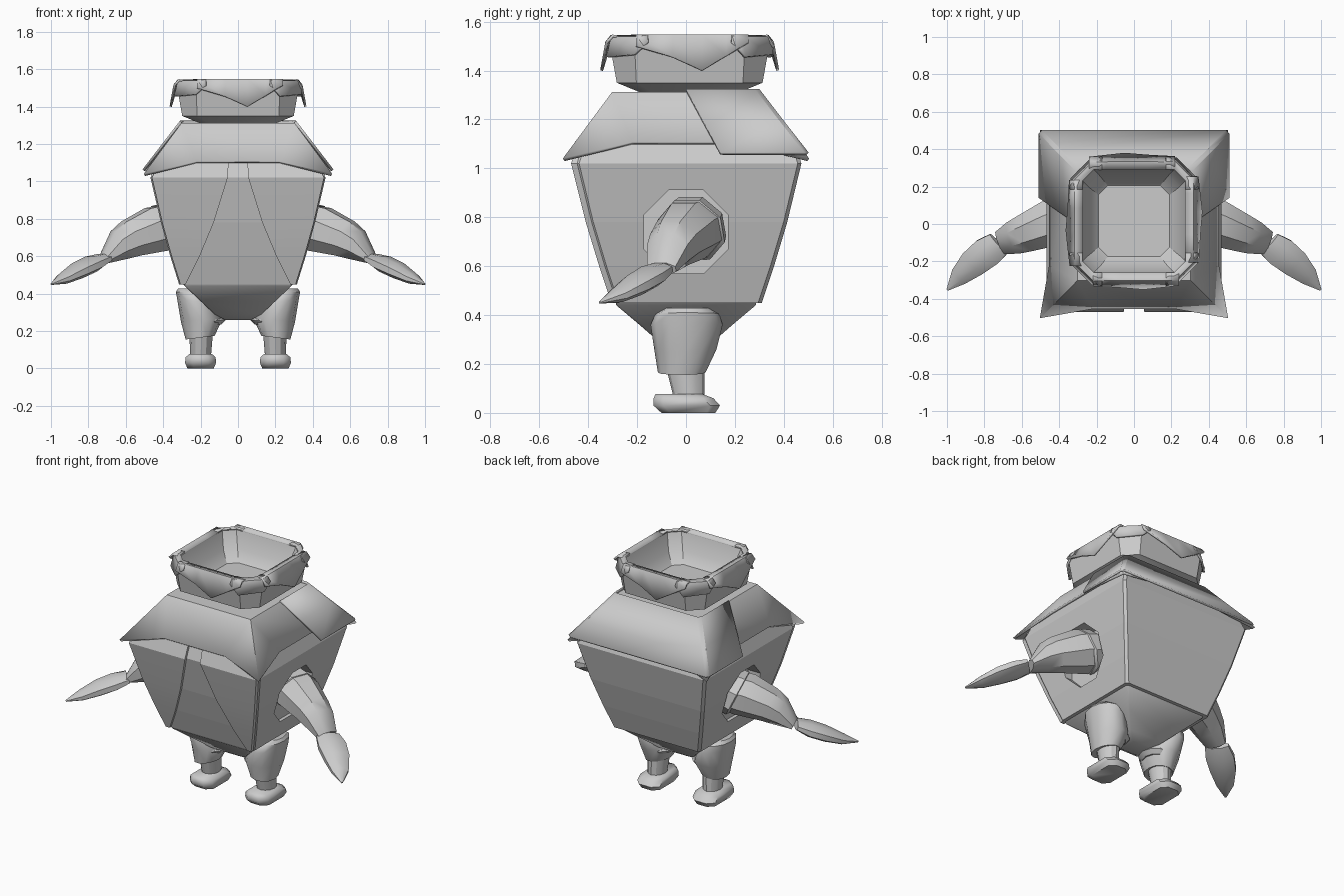
import bpy, bmesh, math
from mathutils import Vector

if "Cube" in bpy.data.objects:
    bpy.data.objects.remove(bpy.data.objects["Cube"])

def make(name, verts, faces, mirror=False, thick=0, angle=30):
    me = bpy.data.meshes.new(name)
    me.from_pydata([tuple(v) for v in verts], [], faces)
    bm = bmesh.new()
    bm.from_mesh(me)
    bmesh.ops.recalc_face_normals(bm, faces=bm.faces)
    bm.to_mesh(me)
    bm.free()
    ob = bpy.data.objects.new(name, me)
    bpy.context.collection.objects.link(ob)
    bpy.ops.object.select_all(action='DESELECT')
    ob.select_set(True)
    bpy.context.view_layer.objects.active = ob
    if angle:
        bpy.ops.object.shade_smooth_by_angle(angle=math.radians(angle))
    if thick:
        m = ob.modifiers.new("thickness", 'SOLIDIFY')
        m.thickness, m.offset = thick, 0
    if mirror:
        ob.modifiers.new("mirror", 'MIRROR')
    return ob

def loft(name, rings, **kw):
    n = len(rings[0])
    verts = [p for r in rings for p in r]
    faces = [(k*n+i, k*n+(i+1) % n, (k+1)*n+(i+1) % n, (k+1)*n+i)
             for k in range(len(rings)-1) for i in range(n)]
    faces += [tuple(range(n)), tuple(range(len(verts)-n, len(verts)))]
    return make(name, verts, faces, **kw)

def rect(z, hx, hy, c, x0=0, y0=0):
    """Rectangle ring with chamfered corners."""
    pts = [(hx-c, -hy), (hx, -hy+c), (hx, hy-c), (hx-c, hy),
           (-hx+c, hy), (-hx, hy-c), (-hx, -hy+c), (-hx+c, -hy)]
    return [(x0+x, y0+y, z) for x, y in pts]

def section(c, d, w, h, n=8):
    """Elliptical ring around direction d."""
    d = Vector(d).normalized()
    u = d.cross(Vector((0, 0, 1))).normalized()
    v = u.cross(d)
    return [Vector(c) + u*w*math.cos(t) + v*h*math.sin(t)
            for t in [math.tau*(i+.5)/n for i in range(n)]]

def oval(z, x0, x1, y0, y1, tilt=0, n=12):
    cx, cy, rx, ry = (x0+x1)/2, (y0+y1)/2, (x1-x0)/2, (y1-y0)/2
    return [(cx+rx*math.cos(math.tau*i/n), cy+ry*math.sin(math.tau*i/n),
             z+tilt*math.cos(math.tau*i/n)) for i in range(n)]

def turn(p, k):
    """Quarter turns around z."""
    x, y, z = p
    for _ in range(k):
        x, y = -y, x
    return (x, y, z)

# Coat body: tapered box with octagonal arm holes
body = loft("coat_body", [rect(z, hx, hy-.01, .015, y0=.01) for z, hx, hy in
            [(.45, .315, .31), (.60, .362, .36), (.78, .412, .414),
             (1.02, .468, .472), (1.12, .43, .44)]], angle=0)
cutter = loft("arm_hole_cutter", [[(x, .185*math.cos(math.tau*(i+.5)/8),
              .74+.185*math.sin(math.tau*(i+.5)/8)) for i in range(8)]
              for x in (.33, .6)], mirror=True)
cutter.hide_render = True
cutter.hide_set(True)
b = body.modifiers.new("arm_holes", 'BOOLEAN')
b.object, b.operation, b.solver = cutter, 'DIFFERENCE', 'EXACT'

# Front coat flaps, opening towards the hem
loft("coat_flap", [[(a, y, z), (o, y, z), (o, y+.03, z), (a, y+.03, z)]
     for z, a, o, y in [(.45, .28, .308, -.305), (.60, .205, .355, -.355),
                        (.78, .13, .405, -.41), (1.02, .055, .46, -.47),
                        (1.11, .05, .42, -.44)]], mirror=True)

# Belly under the coat
loft("belly", [rect(z, h, g, .01) for z, h, g in
     [(.46, .30, .29), (.44, .285, .285), (.36, .2, .19), (.29, .125, .11), (.26, .07, .06)]], angle=40)

# Shoulder mantle with raised hem in the middle of each side
verts, faces = [], []
for k in range(4):
    verts += [turn(p, k) for p in [(-.3, -.3, 1.305), (-.5, -.5, 1.035),
                                   (-.22, -.448, 1.103), (.22, -.448, 1.103)]]
for k in range(4):
    a, n = 4*k, 4*((k+1) % 4)
    faces += [(a, a+1, a+2), (a, a+2, a+3, n), (n, a+3, n+1)]
faces.append((0, 4, 8, 12))
make("shoulder_mantle", verts, faces, thick=.015, angle=25)

# Back cape wrapped over the mantle
rows = []
for z, h, y0, y1 in [(1.32, .305, 0, .295), (1.19, .405, .07, .395), (1.06, .505, .14, .497)]:
    rows += [(-h, y0, z), (-h, y1-.015, z), (-h+.015, y1, z), (h-.015, y1, z), (h, y1-.015, z), (h, y0, z)]
make("back_cape", rows, [(r*6+i, r*6+i+1, r*6+i+7, r*6+i+6) for r in range(2) for i in range(5)], thick=.014)

# Open pot-shaped head
loft("pot", [rect(z, h, h, c, y0=.015) for z, h, c in
     [(1.29, .18, .05), (1.31, .2, .05), (1.35, .298, .08), (1.50, .325, .10), (1.535, .312, .10),
      (1.535, .275, .06), (1.43, .245, .06), (1.37, .19, .05)]])

# Cloth flaps folded over the rim, one per side
flap = [(-.22, 1.50), (-.07, 1.455), (.05, 1.40), (.15, 1.46), (.24, 1.515)]
verts, faces = [], []
for k in range(4):
    s = len(verts)
    pts = [(u, -.275, 1.535) for u, z in flap] + [(u, -.315, 1.542) for u, z in flap]
    pts += [(u, -.335-(1.54-z)*.18, z) for u, z in flap]
    verts += [(x, y+.015, z) for x, y, z in (turn(p, k) for p in pts)]
    faces += [(s+r*5+i, s+r*5+i+1, s+r*5+i+6, s+r*5+i+5) for r in range(2) for i in range(4)]
make("rim_flaps", verts, faces, thick=.012)

# Corner patches between the flaps
verts, faces = [], []
for k in range(4):
    s = len(verts)
    pts = [(.17, -.275, 1.54), (.215, -.275, 1.54), (.275, -.215, 1.54), (.275, -.17, 1.54),
           (.17, -.32, 1.54), (.215, -.318, 1.535), (.318, -.215, 1.535), (.32, -.17, 1.54),
           (.17, -.34, 1.515), (.225, -.335, 1.455), (.335, -.225, 1.465), (.34, -.17, 1.515)]
    verts += [(x, y+.015, z) for x, y, z in (turn(p, k) for p in pts)]
    faces += [(s+r*4+i, s+r*4+i+1, s+r*4+i+5, s+r*4+i+4) for r in range(2) for i in range(3)]
make("rim_corner_patches", verts, faces, thick=.012)

# Arms: shoulder collar, sleeve and leaf-shaped hand
d = (.30, -.12, -.155)
loft("shoulder_collar", [section(c, d, r, r) for c, r in
     [((.33, .04, .77), .135), ((.39, .025, .748), .145), ((.40, .02, .743), .13)]], mirror=True)
loft("sleeve", [section(c, d, w, h) for c, w, h in
     [((.37, .035, .76), .135, .13), ((.43, .01, .745), .135, .135), ((.57, -.045, .695), .11, .108),
      ((.635, -.07, .66), .097, .088), ((.715, -.1, .588), .068, .03)]], mirror=True, angle=40)
d = (.7, -.65, -.3)
loft("hand", [section(c, d, w, h) for c, w, h in
     [((.722, -.105, .588), .075, .028), ((.785, -.15, .558), .09, .045), ((.86, -.21, .522), .082, .044),
      ((.935, -.28, .48), .055, .03), ((.998, -.352, .451), .006, .005)]], mirror=True, angle=40)

# Legs: trouser, cuff, ankle and foot
loft("trouser_leg", [oval(*a) for a in
     [(.165, .125, .28, -.115, .08, -.01), (.26, .08, .305, -.13, .125, -.01),
      (.36, .125, .325, -.145, .15, .01), (.405, .15, .332, -.125, .135, .005),
      (.428, .175, .32, -.09, .10)]], mirror=True, angle=40)
loft("trouser_cuff", [oval(*a) for a in
     [(.225, .09, .26, -.09, .09, -.01), (.25, .065, .28, -.11, .11, -.01), (.29, .09, .28, -.1, .1)]], mirror=True)
loft("ankle", [oval(*a) for a in [(.06, .145, .255, -.05, .075), (.18, .135, .26, -.08, .075)]], mirror=True)
loft("foot", [rect(z, hx, hy, c, .2, y) for z, hx, hy, c, y in
     [(0, .07, .11, .035, .01), (.03, .083, .136, .04, .003), (.06, .08, .122, .04, -.01),
      (.078, .06, .095, .035, -.03)]], mirror=True, angle=50)
